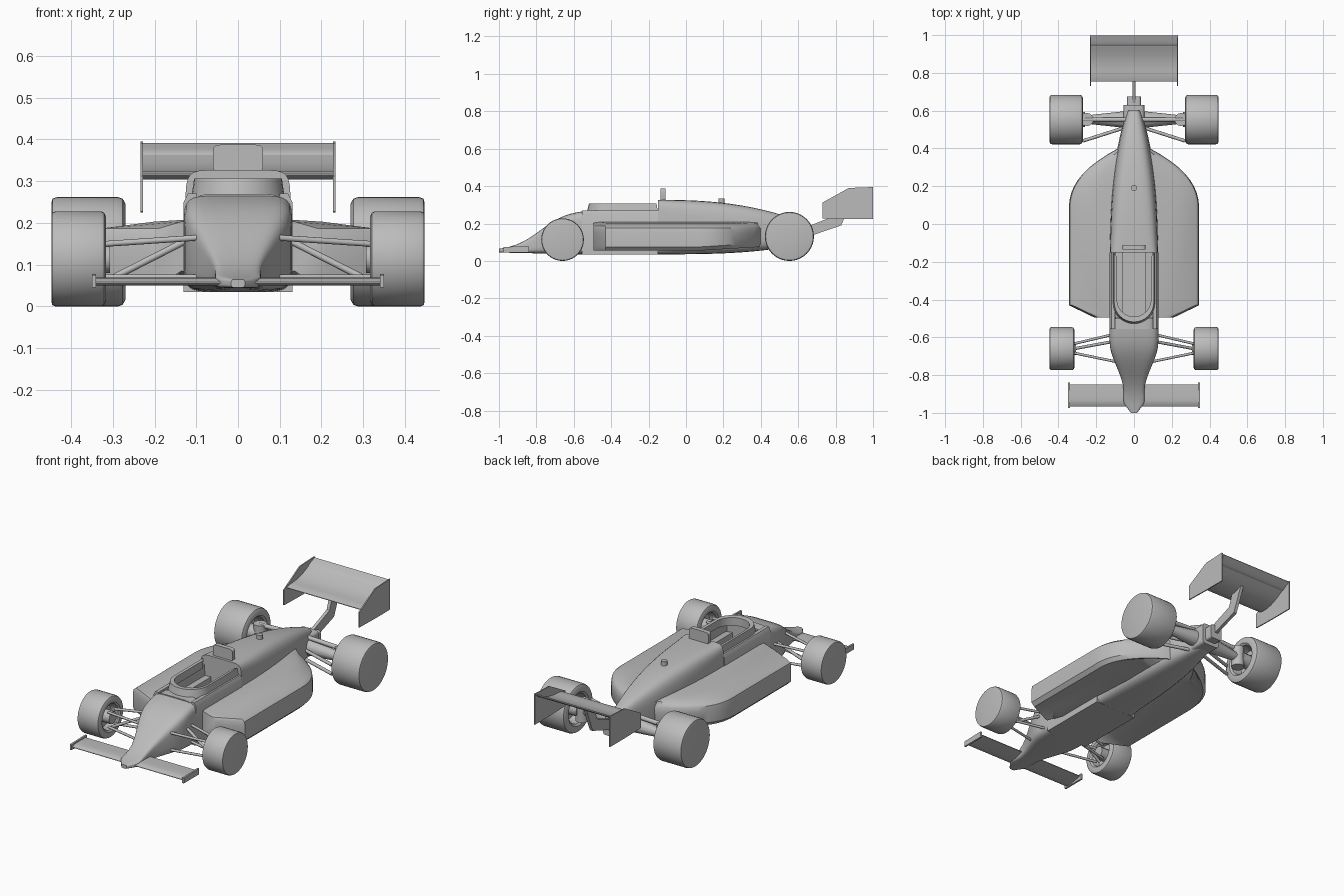
import bpy, bmesh, math
from mathutils import Vector

cube = bpy.data.objects.get("Cube")
if cube:
    bpy.data.objects.remove(cube)

paint = bpy.data.materials.new("plain grey")
paint.use_nodes = True
grey = (.5, .5, .5, 1)
paint.diffuse_color = grey
paint.node_tree.nodes["Principled BSDF"].inputs["Base Color"].default_value = grey

# Shared positions: axles, wheel sizes and body limits
front_axle, front_radius, front_hub = -.66, .114, .316
rear_axle, rear_radius, rear_hub = .553, .131, .27
track = .447
nose_tip, dash, bulkhead = -1, -.555, -.15
floor, body_width, pod_width = .035, .13, .345


def steps(count):
    return [i / count for i in range(count + 1)]


def mix(start, end, t):
    return start + (end - start) * t


def ease(t):
    t = min(1, max(0, t))
    return t * t * (3 - 2 * t)


def bulge(value, power):
    """Power of a sine or cosine that keeps its sign."""
    return math.copysign(abs(value) ** power, value)


def loft(name, rings, mirror=False, angle=35):
    """Skin a list of rings of points, cap both ends and shade the result."""
    bm = bmesh.new()
    rows = [[bm.verts.new(point) for point in ring] for ring in rings]
    for row, following in zip(rows, rows[1:]):
        for i in range(len(row)):
            bm.faces.new((row[i - 1], row[i], following[i], following[i - 1]))
    bm.faces.new(rows[0])
    bm.faces.new(rows[-1])
    bmesh.ops.recalc_face_normals(bm, faces=bm.faces)
    mesh = bpy.data.meshes.new(name)
    bm.to_mesh(mesh)
    bm.free()
    mesh.materials.append(paint)
    part = bpy.data.objects.new(name, mesh)
    bpy.context.collection.objects.link(part)
    if mirror:
        part.modifiers.new("both sides", 'MIRROR')
    bpy.ops.object.select_all(action='DESELECT')
    part.select_set(True)
    bpy.context.view_layer.objects.active = part
    bpy.ops.object.shade_smooth_by_angle(angle=math.radians(angle))


def body_ring(y, low_width, high_width, bottom, top, power=.3, sides=28):
    """Rounded box section, with its own width at the bottom and the top."""
    ring = []
    for i in range(sides):
        turn = math.tau * (i + .5) / sides
        height = (bulge(math.sin(turn), power) + 1) / 2
        width = mix(low_width, high_width, height)
        ring.append((width * bulge(math.cos(turn), power), y, mix(bottom, top, height)))
    return ring


def plate(name, outline, inner, outer, mirror=False):
    """Side outline of (y, z) points, carried across from inner to outer x."""
    loft(name, [[(x, y, z) for y, z in outline] for x in (inner, outer)], mirror)


def wing(name, front, back, thickness, sag, span):
    """Curved blade between two (y, z) edges."""
    upper, lower = [], []
    for t in steps(8):
        y, z = mix(front[0], back[0], t), mix(front[1], back[1], t)
        z -= sag * math.sin(math.pi * t)
        half = thickness * (.2 + math.sin(math.pi * math.sqrt(t))) / 2
        upper.append((y, z + half))
        lower.append((y, z - half))
    plate(name, upper + lower[::-1], -span, span)


def rod(name, start, end, radius, end_radius=None, mirror=True, sides=12):
    """Tapered round strut between two points."""
    start, end = Vector(start), Vector(end)
    turn = (end - start).to_track_quat('Z', 'Y')
    rings = []
    for centre, size in ((start, radius), (end, end_radius or radius)):
        angles = [math.tau * i / sides for i in range(sides)]
        rings.append([centre + turn @ Vector((math.cos(a), math.sin(a), 0)) * size
                      for a in angles])
    loft(name, rings, mirror)


def wheel(name, axle, radius, inner, sides=40):
    """Broad tyre with a closed outer face and a dished inner face."""
    middle, half = (inner + track) / 2, (track - inner) / 2
    profile = [(-.3, .02), (-.3, .55), (-.9, .62), (-1, .7), (-1, .88), (-.93, .97), (-.8, 1),
               (.85, 1), (.97, .97), (1, .9), (.97, .02)]
    angles = [math.tau * i / sides for i in range(sides)]
    loft(name, [[(middle + half * across, axle + radius * out * math.cos(a),
                  radius + radius * out * math.sin(a)) for a in angles]
                for across, out in profile], True)
    rod(name + "_hub", (inner - .01, axle, radius), (middle, axle, radius), radius * .3)


# Nose cone: narrow blunt tip that flares out to the dash
nose = []
for t in [0, .02, .06] + [mix(.12, 1, s) for s in steps(12)]:
    width = .055 * min(1, .3 + t * 6) + .075 * ease((t - .25) / .6)
    nose.append(body_ring(mix(nose_tip, dash, t), width, width, mix(.045, floor, t),
                          .065 + .2 * t - .02 * math.sin(math.tau * t), mix(.5, .3, t)))
loft("nose", nose)

# Open cockpit tub
wall = [(body_width, floor), (body_width, .25), (.12, .27), (.1, .27), (.095, .09)]
section = wall + [(-x, z) for x, z in reversed(wall)]
loft("cockpit_tub", [[(x, y, z) for x, z in section] for y in (dash, bulkhead)])
loft("cowl", [body_ring(y, .11, .11, .08, .27) for y in (dash, -.5)])

# Raised rim in a U around the cockpit
bend = [(math.cos(math.pi * t), -.42 - .11 * math.sin(math.pi * t)) for t in steps(16)]
rim = []
for side, y in [(1, bulkhead)] + bend + [(-1, bulkhead)]:
    rim.append([(side * x, mix(y, -.3, lean), z) for x, lean, z in (
        (.112, 0, .26), (.105, .05, .307), (.09, .17, .305), (.092, .17, .26))])
loft("cockpit_rim", rim)

# Engine cover, boxy at the bulkhead and rounder towards the gearbox
cover = []
for t in steps(12):
    cover.append(body_ring(mix(bulkhead, .6, t), body_width - .09 * t ** 3, .125 - .09 * t * t,
                           floor + .05 * t ** 3, .327 - .11 * t ** 2.5, mix(.25, .6, math.sqrt(t))))
loft("engine_cover", cover)
loft("gearbox", [body_ring(y, .055, .055, .08, .2) for y in (.53, .63)])
loft("gearbox_tail", [body_ring(y, .036, .036, .1, .18) for y in (.6, .675)])
rod("filler_cap", (0, .19, .3), (0, .19, .335), .016, mirror=False)

# Roll bar behind the seat
loft("roll_bar", [body_ring(y, .06, .06, .32, .388) for y in (-.135, -.11)])

# Side pods: blunt front, rounded tail, arched tunnel underneath
pod = []
for y in [-.495, -.43] + [mix(.07, .4, t) for t in steps(10)]:
    tail = max(0, (y - .07) / .33)
    width = .21 if y < -.45 else pod_width - .26 * tail ** 2.4
    under = .055 + .02 * tail
    middle = (width + .06) / 2
    pod.append([(x, y, z) for x, z in (
        (.06, .212), (middle, .203), (width - .02, .187), (width - .005, .175), (width, .15),
        (width, under + .02), (width - .02, under), (width - .03, under),
        (middle, under + .03), (.06, under))])
loft("side_pod", pod, True)

# Front wing
wing("front_wing", (-.965, .057), (-.85, .067), .015, 0, pod_width)
plate("front_wing_end", [(-.975, .045), (-.975, .075), (-.84, .078), (-.84, .045)],
      pod_width - .005, pod_width + .005, True)

# Rear wing
span = .228
wing("rear_wing", (.755, .315), (.95, .365), .018, .018, span)
wing("rear_flap", (.94, .36), (.998, .39), .01, 0, span)
plate("rear_wing_end", [(.73, .228), (.73, .312), (.87, .39), (1, .395), (1, .225), (.86, .225)],
      span, span + .006, True)
plate("rear_wing_strut", [(.64, .125), (.83, .19), (.89, .335), (.82, .325), (.79, .24), (.64, .18)],
      -.009, .009)

wheel("front_wheel", front_axle, front_radius, front_hub)
wheel("rear_wheel", rear_axle, rear_radius, rear_hub)

# Front suspension
for label, inside, outside in (("upper", .165, .15), ("lower", .07, .07)):
    for place, offset in (("front", -.07), ("back", .08)):
        rod(f"front_{label}_{place}_arm", (.09, front_axle + offset, inside),
            (front_hub, front_axle + offset / 3, outside), .007)
rod("front_push_rod", (.1, front_axle + .04, .17), (front_hub, front_axle, .06), .008)

# Rear suspension and drive shaft
rod("drive_shaft", (.04, rear_axle, .14), (rear_hub, rear_axle, rear_radius), .045, .02)
rod("rear_upright", (.25, rear_axle, .075), (.25, rear_axle, .19), .035)
rod("rear_upper_arm", (.04, rear_axle, .19), (rear_hub, rear_axle, .18), .012)
for label, height in (("upper", .14), ("lower", .09)):
    rod(f"rear_{label}_radius_arm", (.05, .51, height), (rear_hub, .44, height), .009)
